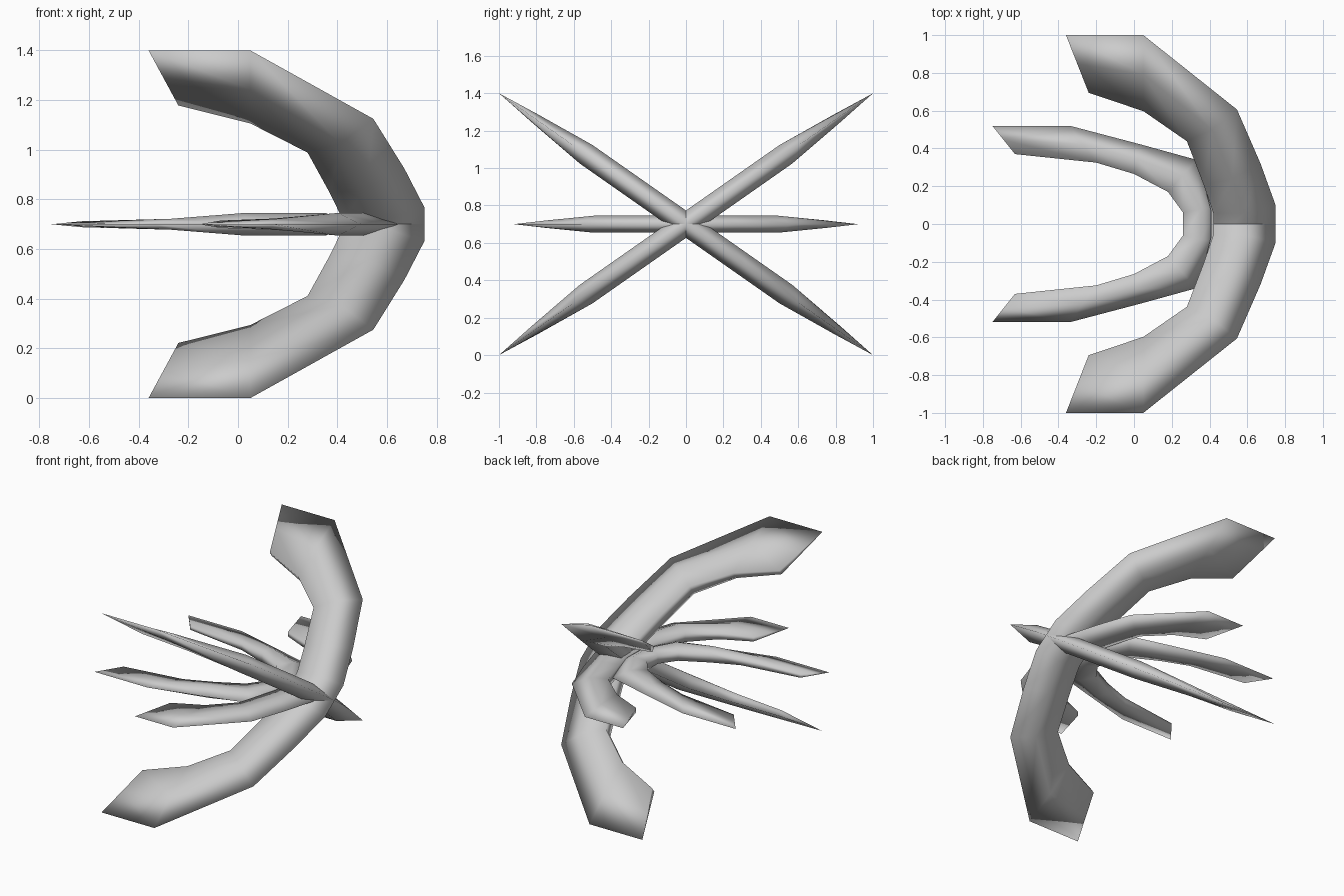
import bpy, bmesh, math
from mathutils import Matrix, Vector

if "Cube" in bpy.data.objects:
    bpy.data.objects.remove(bpy.data.objects["Cube"], do_unlink=True)

# One plain grey for every blade
grey = bpy.data.materials.new("light_grey")
grey.use_nodes = True
colour = (0.6, 0.6, 0.6, 1)
grey.diffuse_color = colour
grey.node_tree.nodes["Principled BSDF"].inputs["Base Color"].default_value = colour

HUB = 0.7  # height of the axis that all blades share

# Stations from tip to hub:
# outer edge (x, u), inner edge (x, u), half thickness at the middle and inner edge
BIG = [((-0.36, 1.22), (-0.24, 0.862), 0.01, 0.02),
       ((0.05, 1.22), (0.05, 0.75), 0.027, 0.03),
       ((0.545, 0.74), (0.28, 0.565), 0.06, 0.043),
       ((0.67, 0.39), (0.37, 0.28), 0.06, 0.043),
       ((0.75, 0.12), (0.42, 0.10), 0.06, 0.043)]
SMALL = [((-0.75, 0.52), (-0.63, 0.37), 0.006, 0.012),
         ((-0.34, 0.52), (-0.20, 0.325), 0.022, 0.022),
         ((0.04, 0.42), (0.00, 0.265), 0.045, 0.033),
         ((0.33, 0.34), (0.18, 0.17), 0.045, 0.033),
         ((0.45, 0.10), (0.26, 0.06), 0.045, 0.033)]


def curved_blade(name, stations, angle=0.0, sx=1.0, su=1.0, shift=0.0):
    """Sweep a section with a sharp outer and blunt inner edge along a U,
    then roll it about the x axis."""
    bm = bmesh.new()
    turn = Matrix.Translation((0, 0, HUB)) @ Matrix.Rotation(angle, 4, 'X')
    path = [(s, 1) for s in stations] + [(s, -1) for s in reversed(stations)]
    rings = []
    for (outer, inner, half, blunt), side in path:
        o = Vector((outer[0] * sx + shift, outer[1] * su * side, 0))
        i = Vector((inner[0] * sx + shift, inner[1] * su * side, 0))
        up = Vector((0, 0, half * su))
        edge = Vector((0, 0, blunt * su))
        mid = (o + i) / 2
        section = (o, mid + up, i + edge, i - edge, mid - up)
        rings.append([bm.verts.new(turn @ p) for p in section])
    for a, b in zip(rings, rings[1:]):
        for k in range(5):
            n = (k + 1) % 5
            bm.faces.new((a[k], a[n], b[n], b[k]))
    # Thin end caps at both tips
    bm.faces.new(rings[0])
    bm.faces.new(rings[-1])
    bmesh.ops.recalc_face_normals(bm, faces=bm.faces)
    for face in bm.faces:
        face.smooth = True
    mesh = bpy.data.meshes.new(name)
    bm.to_mesh(mesh)
    bm.free()
    mesh.materials.append(grey)
    bpy.context.collection.objects.link(bpy.data.objects.new(name, mesh))


# Two large crossing blades, then two flat ones inside them
tilt = math.atan2(0.7, 1.0)
curved_blade("rising_blade", BIG, tilt)
curved_blade("falling_blade", BIG, -tilt)
curved_blade("level_blade", BIG, 0, 0.72, 0.755, 0.104)
curved_blade("small_level_blade", SMALL)
